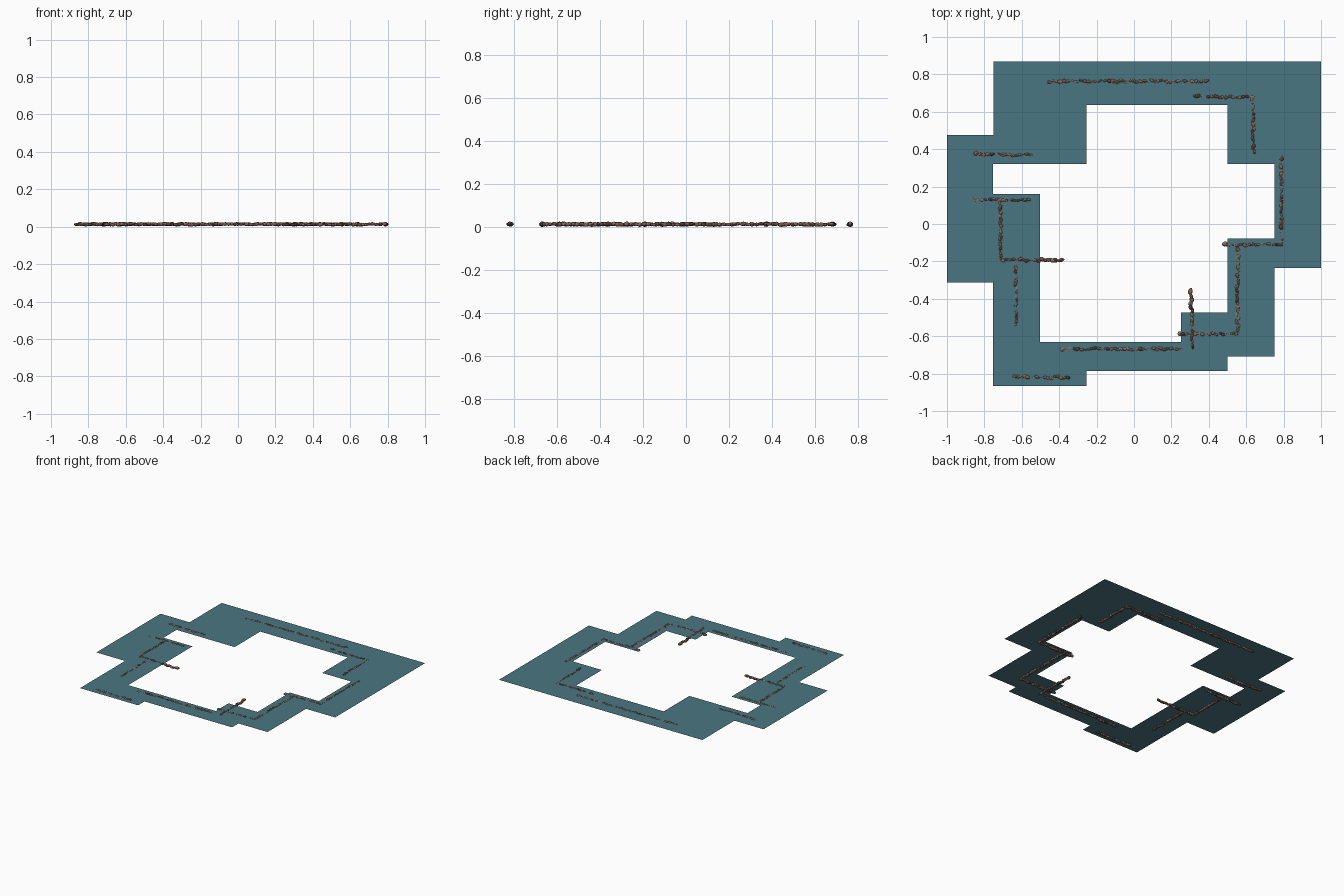
import bpy, bmesh, math, random
from mathutils import Vector, Matrix

if "Cube" in bpy.data.objects:
    bpy.data.objects.remove(bpy.data.objects["Cube"])

random.seed(7)


def material(name, rgb):
    m = bpy.data.materials.new(name)
    m.diffuse_color = (*rgb, 1)
    m.use_nodes = True
    m.node_tree.nodes["Principled BSDF"].inputs["Base Color"].default_value = m.diffuse_color
    return m


water_mat = material("teal water", (0.068, 0.18, 0.22))
rock_mats = [material("brown rock", (0.21, 0.115, 0.08)),
             material("grey brown rock", (0.24, 0.16, 0.125)),
             material("dark rock", (0.10, 0.06, 0.048))]


def make_object(name, bm, mats):
    me = bpy.data.meshes.new(name)
    bm.to_mesh(me)
    bm.free()
    for m in mats:
        me.materials.append(m)
    ob = bpy.data.objects.new(name, me)
    bpy.context.collection.objects.link(ob)
    return ob


# Water: a flat stepped ring, outer shoreline and inner shoreline
outer = [(-.75, .87), (1, .87), (1, -.235), (.75, -.235), (.75, -.708), (.5, -.708),
         (.5, -.787), (-.253, -.787), (-.253, -.866), (-.753, -.866), (-.753, -.312),
         (-1, -.312), (-1, .476), (-.75, .476)]
inner = [(-.253, .635), (.5, .635), (.5, .32), (.75, .32), (.75, -.078), (.5, -.078),
         (.5, -.474), (.25, -.474), (.25, -.63), (-.503, -.63), (-.503, .16),
         (-.753, .16), (-.753, .32), (-.253, .32)]
WATER_Z = 0.0185
bm = bmesh.new()
for loop in (outer, inner):
    vs = [bm.verts.new((x, y, WATER_Z)) for x, y in loop]
    for a, b in zip(vs, vs[1:] + vs[:1]):
        bm.edges.new((a, b))
bmesh.ops.triangle_fill(bm, use_beauty=True, edges=bm.edges[:])
for f in bm.faces:
    f.normal_update()
    if f.normal.z < 0:
        f.normal_flip()
make_object("water", bm, [water_mat])


# Rock rows: overlapping faceted stones, from a thick head to a thin tail
def rock_row(name, head, tail):
    bm = bmesh.new()
    a, b = Vector((*head, 0)), Vector((*tail, 0))
    length = (b - a).length
    d = (b - a).normalized()
    side = Vector((-d.y, d.x, 0))
    angle = math.atan2(d.y, d.x)
    pos = 0.016
    while pos < length - 0.006:
        # rows are built of modules that fade from large to small stones
        fade = 1 - 0.3 * (pos % 0.32) / 0.32
        sx = random.uniform(.015, .024) * fade
        sy = random.uniform(.010, .0145) * fade
        sz = random.uniform(.0085, .0118)
        c = a + d * pos + side * random.uniform(-.005, .005)
        c.z = max(sz, random.uniform(.011, .0155))
        mat = (Matrix.Translation(c)
               @ Matrix.Rotation(angle + random.uniform(-.45, .45), 4, 'Z')
               @ Matrix.Diagonal((sx, sy, sz, 1)))
        new = bmesh.ops.create_icosphere(bm, subdivisions=2, radius=1, matrix=mat)["verts"]
        for v in new:
            v.co = c + (v.co - c) * random.uniform(.84, 1.0)
        tone = random.choice((0, 0, 1, 1, 2))
        for f in {f for v in new for f in v.link_faces}:
            f.material_index = tone
            f.smooth = False
        pos += sx * random.uniform(.85, 1.35)
    make_object(name, bm, rock_mats)


rows = [((-.47, .763), (.40, .763)), ((.31, .683), (.645, .677)),
        ((.635, .685), (.64, .365)), ((.79, .365), (.79, -.115)),
        ((.47, -.11), (.80, -.11)), ((.555, -.12), (.553, -.595)),
        ((.23, -.588), (.56, -.588)), ((.305, -.345), (.312, -.675)),
        ((-.40, -.668), (.265, -.668)), ((-.655, -.817), (-.34, -.82)),
        ((-.63, -.22), (-.63, -.545)), ((-.375, -.192), (-.71, -.192)),
        ((-.718, .13), (-.71, -.20)), ((-.875, .13), (-.55, .127)),
        ((-.86, .373), (-.535, .37))]
for i, (h, t) in enumerate(rows):
    rock_row(f"rock_row_{i + 1}", h, t)
